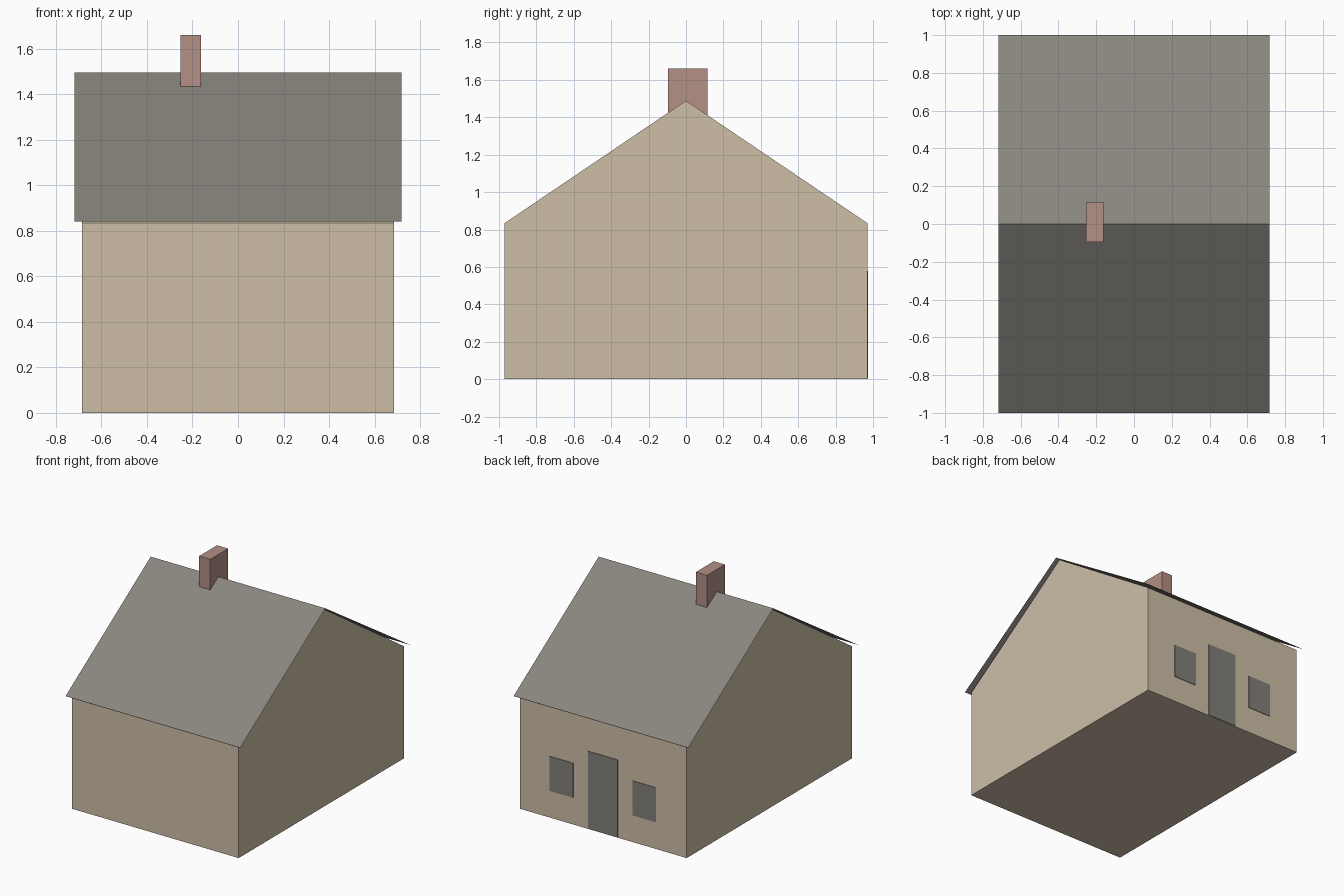
import bpy

if "Cube" in bpy.data.objects:
    bpy.data.objects.remove(bpy.data.objects["Cube"])


def make_material(name, srgb):
    # Convert 8-bit display values to linear
    colour = [((c / 255 + 0.055) / 1.055) ** 2.4 for c in srgb] + [1.0]
    mat = bpy.data.materials.new(name)
    mat.use_nodes = True
    mat.diffuse_color = colour
    bsdf = mat.node_tree.nodes["Principled BSDF"]
    bsdf.inputs["Base Color"].default_value = colour
    bsdf.inputs["Roughness"].default_value = 0.9
    return mat


wall_colour = make_material("beige wall", (205, 191, 167))
slate = make_material("grey slate", (137, 134, 127))
brick = make_material("dusty brick", (179, 144, 133))
dark_panel = make_material("grey panel", (130, 128, 123))


def add_mesh(name, verts, faces, mat):
    mesh = bpy.data.meshes.new(name)
    mesh.from_pydata(verts, [], faces)
    mesh.materials.append(mat)
    obj = bpy.data.objects.new(name, mesh)
    bpy.context.collection.objects.link(obj)
    return obj


def extrude_x(name, profile, half, mat, closed=True):
    """Sweep a (y, z) profile along x; closed profiles get end caps."""
    n = len(profile)
    verts = [(x, y, z) for x in (-half, half) for y, z in profile]
    faces = [(i, i + n, (i + 1) % n + n, (i + 1) % n)
             for i in range(n if closed else n - 1)]
    if closed:
        faces += [tuple(range(n)), tuple(reversed(range(n, 2 * n)))]
    return add_mesh(name, verts, faces, mat)


def box(name, x, y, z, mat):
    bpy.ops.mesh.primitive_cube_add(size=1)
    obj = bpy.context.object
    obj.name = name
    for v in obj.data.vertices:
        v.co = [r[0] if c < 0 else r[1] for c, r in zip(v.co, (x, y, z))]
    obj.data.materials.append(mat)
    return obj


# Gabled house body
DEPTH, EAVE, RIDGE = 0.97, 0.834, 1.489
extrude_x("house_walls",
          [(-DEPTH, 0), (-DEPTH, EAVE), (0, RIDGE), (DEPTH, EAVE), (DEPTH, 0)],
          0.685, wall_colour)

# Thin overhanging roof sheet
extrude_x("roof", [(-1, 0.84), (0, 1.495), (1, 0.84)], 0.718, slate, closed=False)

# Chimney straddling the ridge
box("chimney", (-0.253, -0.162), (-0.095, 0.115), (1.3, 1.66), brick)

# Door and windows on the back wall
PLATE = (DEPTH - 0.002, DEPTH + 0.004)
box("door", (-0.12, 0.126), PLATE, (0.003, 0.579), dark_panel)
for side, x in (("left", (0.248, 0.44)), ("right", (-0.434, -0.242))):
    box(side + "_window", x, PLATE, (0.2, 0.457), dark_panel)
